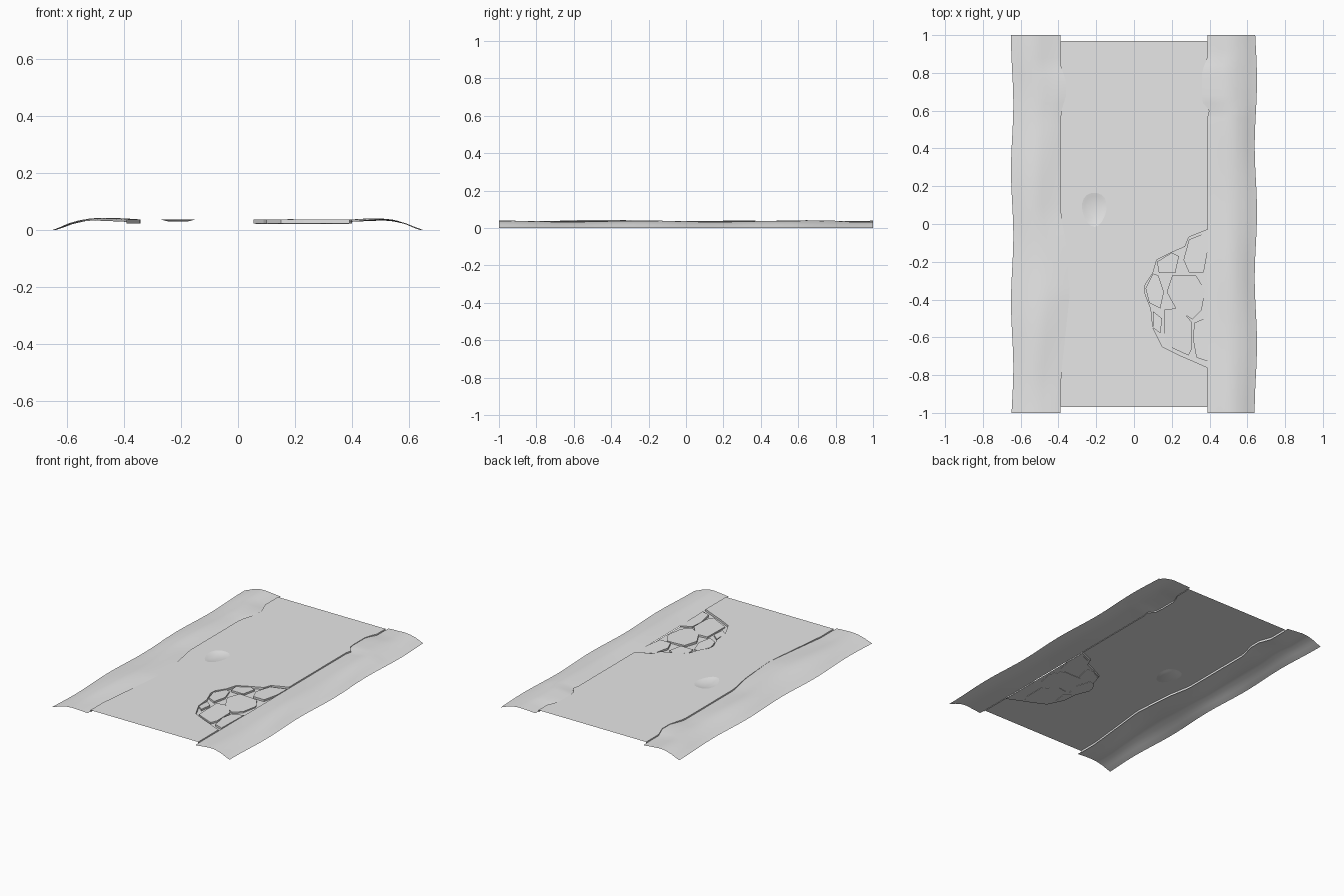
import bpy, bmesh, math, random
from mathutils import Vector

random.seed(4)
cube = bpy.data.objects.get("Cube")
if cube:
    bpy.data.objects.remove(cube, do_unlink=True)

grey = bpy.data.materials.new("plain grey")
grey.use_nodes = True
grey.diffuse_color = (0.8, 0.8, 0.8, 1)
grey.node_tree.nodes["Principled BSDF"].inputs["Base Color"].default_value = grey.diffuse_color

ROAD_TOP = 0.038
BED = 0.024
ROAD_END = 0.97


def finish(bm, name, smooth=False):
    mesh = bpy.data.meshes.new(name)
    bm.to_mesh(mesh)
    bm.free()
    mesh.materials.append(grey)
    obj = bpy.data.objects.new(name, mesh)
    bpy.context.collection.objects.link(obj)
    if smooth:
        for poly in mesh.polygons:
            poly.use_smooth = True
    return obj


def hundredths(points):
    return [(x / 100, y / 100) for x, y in points]


def interpolate(table, key):
    for (k0, v0), (k1, v1) in zip(table, table[1:]):
        if key <= k1:
            return v0 + (v1 - v0) * (key - k0) / (k1 - k0)
    return table[-1][1]


# Inner edge of each shoulder, as (y, distance from the centre line)
inner_edges = {
    -1: hundredths([(-100, 39), (-84, 39), (-65, 37), (-37, 34), (-10, 36),
                    (6, 39), (58, 39), (68, 36), (76, 36), (84, 39), (100, 39)]),
    1: hundredths([(-100, 39), (56, 39), (60, 40), (62, 37), (66, 36),
                   (82, 36), (87, 39), (100, 39)]),
}
# Shoulder cross-section, as (fraction of width, height)
shoulder_profile = [(0, 0.029), (0.2, 0.033), (0.45, 0.037), (0.6, 0.034),
                    (0.78, 0.022), (0.9, 0.009), (1, 0)]
rows = [i / 25 - 1 for i in range(51)]


def build_shoulder(side, name):
    bm = bmesh.new()
    columns = 14
    grid = []
    for y in rows:
        inner = interpolate(inner_edges[side], y)
        outer = 0.645 + 0.006 * math.sin(9 * y + side)
        line = []
        for c in range(columns + 1):
            t = c / columns
            swell = math.sin(math.pi * t) * math.sin(8 * y + 3 * t + 2 * side)
            z = max(0, interpolate(shoulder_profile, t) + 0.003 * swell)
            # Where earth spills over the road its lip sits higher
            z += max(0, 0.39 - inner) * 0.17 * (1 - t)
            line.append(bm.verts.new((side * (inner + t * (outer - inner)), y, z)))
        grid.append(line)
    for low, high in zip(grid, grid[1:]):
        for c in range(columns):
            quad = [low[c], low[c + 1], high[c + 1], high[c]]
            bm.faces.new(quad if side > 0 else quad[::-1])
    return finish(bm, name, smooth=True)


build_shoulder(1, "left_shoulder")
build_shoulder(-1, "right_shoulder")

# Broken edge of the road, from front to back
hole = hundredths([(39, -76), (30, -72), (23, -69), (15, -65), (10, -55),
                   (9, -45), (5.5, -36), (6, -32), (10, -26), (12, -19),
                   (20, -15), (27, -12), (29, -7), (39, -3)])


def edge_points(side, start, end):
    ys = [start] + [y for y in rows if start + 0.005 < y < end - 0.005] + [end]
    return [(side * interpolate(inner_edges[side], y), y) for y in ys]


# Road surface with a round pothole and thin broken side walls
outline = edge_points(1, -ROAD_END, hole[0][1])[:-1] + hole
outline += edge_points(1, hole[-1][1], ROAD_END)[1:]
outline += edge_points(-1, -ROAD_END, ROAD_END)[::-1]
bm = bmesh.new()


def add_loop(points):
    verts = [bm.verts.new(p) for p in points]
    edges = [bm.edges.new((a, b)) for a, b in zip(verts, verts[1:] + verts[:1])]
    return verts, edges


def pothole_ring(scale, depth):
    ring = []
    for i in range(20):
        a = math.tau * i / 20
        wobble = 1 + 0.06 * math.sin(3 * a)
        ring.append((-0.21 + 0.065 * scale * wobble * math.cos(a),
                     0.08 + 0.09 * scale * wobble * math.sin(a), ROAD_TOP - depth))
    return ring


border, border_edges = add_loop([(x, y, ROAD_TOP) for x, y in outline])
rim, rim_edges = add_loop(pothole_ring(1, 0))
bmesh.ops.triangle_fill(bm, use_beauty=True, edges=border_edges + rim_edges, normal=(0, 0, 1))
for face in bm.faces:
    face.normal_update()
    if face.normal.z < 0:
        face.normal_flip()
previous = rim
for scale, depth in ((0.8, 0.003), (0.5, 0.008)):
    ring = [bm.verts.new(p) for p in pothole_ring(scale, depth)]
    for i in range(len(ring)):
        j = (i + 1) % len(ring)
        bm.faces.new((previous[i], previous[j], ring[j], ring[i])).smooth = True
    previous = ring
bm.faces.new(previous).smooth = True
lower = [bm.verts.new((v.co.x, v.co.y, BED)) for v in border]
for i in range(len(border)):
    j = (i + 1) % len(border)
    if abs(border[i].co.y + border[j].co.y) < 2 * ROAD_END - 0.001:
        bm.faces.new((border[i], lower[i], lower[j], border[j]))
finish(bm, "road_surface")

# Earth exposed under the broken patch
bm = bmesh.new()
bed_verts = [bm.verts.new((x, y, BED)) for x, y in hole]
bed = bm.faces.new(bed_verts)
bed.normal_update()
if bed.normal.z < 0:
    bed.normal_flip()
finish(bm, "broken_patch_bed")

# Loose slabs of road lying in the broken patch
slabs = [
    [(39, -4), (29, -8), (26, -19), (29, -26), (37, -26), (39, -15)],
    [(10, -26), (6, -34), (8, -42), (14, -45), (16, -36), (13, -27)],
    [(20, -27), (33, -27), (38, -35), (36, -46), (31, -51), (22, -45), (17, -36)],
    [(16, -45), (24, -44), (31, -52), (31, -66), (29, -70), (16, -64)],
    [(10, -46), (15, -50), (14, -58), (10, -55)],
    [(12, -20), (20, -15), (24, -17), (22, -26), (13, -26)],
    [(32, -52), (39, -49), (39, -73), (33, -71), (31, -60)],
]
for number, slab in enumerate(slabs, 1):
    points = [Vector(p) for p in hundredths(slab)]
    centre = sum(points, Vector((0, 0))) / len(points)
    tilt = Vector((random.uniform(-0.04, 0.04), random.uniform(-0.03, 0.03)))
    bm = bmesh.new()
    top = []
    for p in points:
        offset = (p - centre) * 0.97
        z = min(0.04, 0.035 + offset.dot(tilt))
        top.append(bm.verts.new((*(centre + offset), z)))
    face = bm.faces.new(top)
    solid = bmesh.ops.extrude_face_region(bm, geom=[face])
    for v in solid["geom"]:
        if isinstance(v, bmesh.types.BMVert):
            v.co.z = BED - 0.002
    bmesh.ops.recalc_face_normals(bm, faces=bm.faces[:])
    finish(bm, f"broken_slab_{number}")
